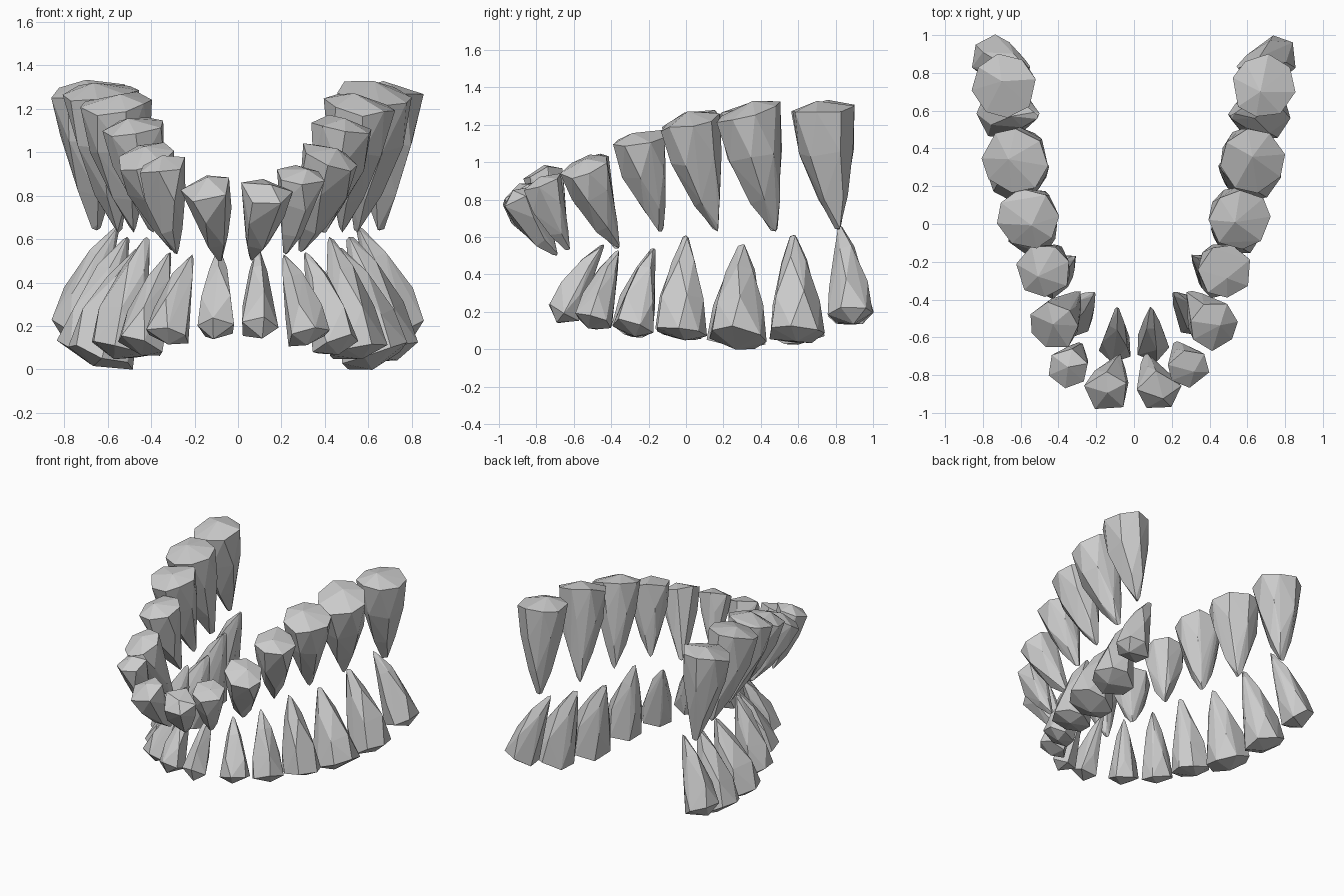
import bpy, bmesh, math, random
from mathutils import Vector

if "Cube" in bpy.data.objects:
    bpy.data.objects.remove(bpy.data.objects["Cube"])

random.seed(4)


def tooth(name, root, tip, r, sides, dome, phase):
    """Chipped-looking tooth: hull round shrinking rings that bend towards a narrow tip."""
    root, tip = Vector(root), Vector(tip)
    axis = (tip - root).normalized()
    u = Vector((0, 1, 0)).cross(axis).normalized()
    v = axis.cross(u)
    bm = bmesh.new()
    # t along the tooth, ring radius as a share of r, points in the ring
    for t, k, n in ((0.0, 1.0, sides), (0.34, 0.85, sides - 2),
                    (0.72, 0.47, 5), (0.97, 0.13, 3)):
        bend = 0.5 * t + 0.5 * t * t
        c = Vector((root.x + (tip.x - root.x) * bend,
                    root.y + (tip.y - root.y) * bend,
                    root.z + (tip.z - root.z) * t))
        for i in range(n):
            a = 2 * math.pi * (i + random.uniform(-0.12, 0.12)) / n + phase + 2 * t
            rad = r * k * random.uniform(0.99, 1.06)
            bm.verts.new(c + (u * math.cos(a) + v * math.sin(a)) * rad
                         + axis * r * random.uniform(-0.1, 0.1))
    # off-centre peak of the domed base, and the tip
    a = random.uniform(0, 6.28)
    bm.verts.new(root - axis * dome + (u * math.cos(a) + v * math.sin(a)) * r * 0.2)
    bm.verts.new(tip)
    res = bmesh.ops.convex_hull(bm, input=bm.verts)
    bmesh.ops.delete(bm, geom=[g for g in res["geom_interior"] if isinstance(g, bmesh.types.BMVert)],
                     context='VERTS')
    bmesh.ops.recalc_face_normals(bm, faces=bm.faces)
    me = bpy.data.meshes.new(name)
    bm.to_mesh(me)
    bm.free()
    bpy.context.collection.objects.link(bpy.data.objects.new(name, me))


# Root centre, tip, radius, sides, dome height (one half of each arch)
upper = [
    ((0.13, -0.885, 0.82), (0.06, -0.69, 0.50), 0.12, 5, 0.05),
    ((0.29, -0.765, 0.89), (0.22, -0.63, 0.53), 0.11, 6, 0.04),
    ((0.425, -0.54, 0.98), (0.29, -0.36, 0.54), 0.133, 7, 0.04),
    ((0.48, -0.25, 1.12), (0.39, -0.13, 0.63), 0.142, 7, 0.045),
    ((0.56, 0.025, 1.22), (0.48, 0.17, 0.63), 0.16, 8, 0.05),
    ((0.63, 0.335, 1.27), (0.55, 0.48, 0.63), 0.172, 8, 0.05),
    ((0.69, 0.73, 1.28), (0.65, 0.82, 0.64), 0.167, 8, 0.05),
]
lower = [
    ((0.095, -0.655, 0.19), (0.09, -0.44, 0.56), 0.09, 5, 0.06),
    ((0.325, -0.50, 0.15), (0.21, -0.36, 0.53), 0.103, 6, 0.04),
    ((0.45, -0.285, 0.11), (0.31, -0.17, 0.54), 0.113, 6, 0.04),
    ((0.55, -0.03, 0.09), (0.42, 0.0, 0.61), 0.135, 7, 0.045),
    ((0.63, 0.275, 0.06), (0.46, 0.30, 0.56), 0.157, 7, 0.055),
    ((0.69, 0.59, 0.08), (0.51, 0.575, 0.61), 0.147, 7, 0.05),
    ((0.755, 0.88, 0.18), (0.55, 0.825, 0.66), 0.12, 6, 0.06),
]
# The first upper teeth sit a little further out (and higher) on the left
left_shift = {("upper", 1): (0.015, 0.01), ("upper", 2): (0.06, 0.05)}

# Both arches, mirrored left and right
for arch, rows in (("upper", upper), ("lower", lower)):
    for n, (root, tip, r, sides, dome) in enumerate(rows, 1):
        for side, s in (("right", 1), ("left", -1)):
            dx, dz = left_shift.get((arch, n), (0, 0)) if s < 0 else (0, 0)
            tooth(f"{arch}_tooth_{side}_{n}", (s * (root[0] + dx), root[1], root[2] + dz),
                  (s * (tip[0] + dx), tip[1], tip[2]), r, sides, dome, random.uniform(0, 1))
